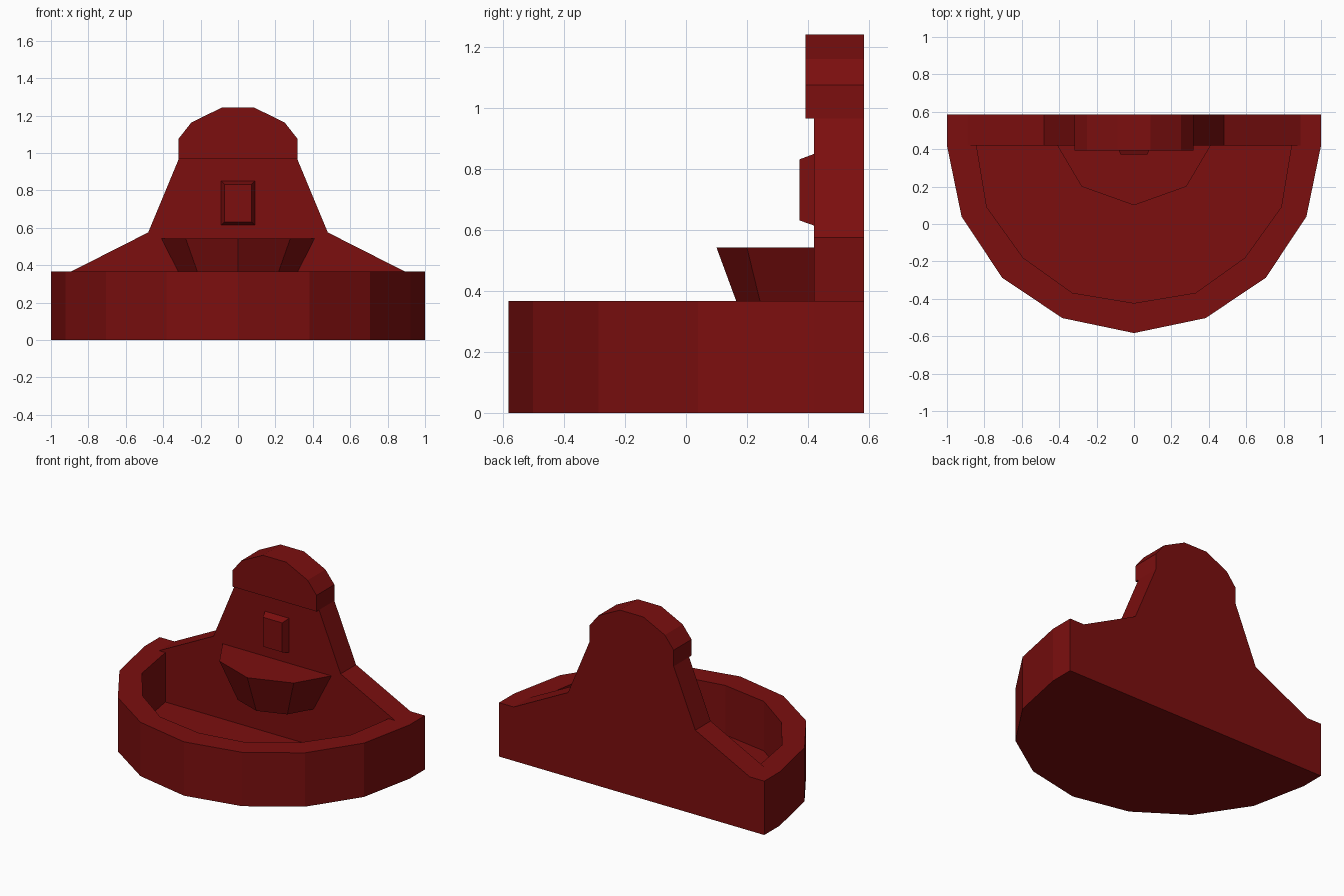
import bpy
import bmesh

if "Cube" in bpy.data.objects:
    bpy.data.objects.remove(bpy.data.objects["Cube"], do_unlink=True)

RIM, BACK, WALL = 0.367, 0.585, 0.42

# Single dark red finish
red = bpy.data.materials.new("dark_red")
color = (0.2, 0.0045, 0.0045, 1)
red.diffuse_color = color
red.use_nodes = True
red.node_tree.nodes["Principled BSDF"].inputs["Base Color"].default_value = color


def mirrored(half):
    """Complete a right-hand outline with its mirror image across x = 0."""
    return half + [(-x, v) for x, v in reversed(half) if x > 0]


def loft(name, start, end):
    """Solid between two matching outlines of 3D points."""
    bm = bmesh.new()
    a = [bm.verts.new(p) for p in start]
    b = [bm.verts.new(p) for p in end]
    bm.faces.new(a)
    bm.faces.new(b)
    for i in range(len(a)):
        j = (i + 1) % len(a)
        bm.faces.new((a[i], a[j], b[j], b[i]))
    bmesh.ops.recalc_face_normals(bm, faces=bm.faces[:])
    mesh = bpy.data.meshes.new(name)
    bm.to_mesh(mesh)
    bm.free()
    mesh.materials.append(red)
    obj = bpy.data.objects.new(name, mesh)
    bpy.context.collection.objects.link(obj)
    return obj


def flat(outline, z):
    return [(x, y, z) for x, y in outline]


def upright(outline, y):
    return [(x, y, z) for x, z in outline]


# Basin: faceted half-round rim and its sunken floor
outer = mirrored([(1, WALL), (0.922, 0.04), (0.705, -0.287), (0.383, -0.503), (0, -0.583)])
inner = mirrored([(0.842, WALL), (0.787, 0.09), (0.593, -0.18), (0.33, -0.368), (0, -0.423)])
crescent = outer + inner[::-1]
loft("basin_rim", flat(crescent, 0), flat(crescent, RIM))
loft("basin_floor", flat(inner, 0), flat(inner, 0.03))

# Back wall with sloping shoulders
wall = mirrored([(1, 0), (1, RIM), (0.89, RIM), (0.48, 0.575), (0.317, 0.967)])
loft("back_wall", upright(wall, WALL), upright(wall, BACK))

# Overhanging faceted crown
crown = mirrored([(0.317, 0.967), (0.317, 1.077), (0.25, 1.162), (0.088, 1.242)])
loft("crown", upright(crown, 0.393), upright(crown, BACK))

# Upper bowl tapering down from the wall
bowl_top = mirrored([(0.41, WALL), (0.28, 0.2), (0, 0.1)])
bowl_base = mirrored([(0.275, WALL), (0.187, 0.264), (0, 0.197)])
loft("upper_bowl", flat(bowl_base, 0.28), flat(bowl_top, 0.543))

# Bevelled spout plate
plate_back = mirrored([(0.09, 0.615), (0.09, 0.85)])
plate_front = mirrored([(0.073, 0.632), (0.073, 0.832)])
loft("spout_plate", upright(plate_front, 0.372), upright(plate_back, WALL))
